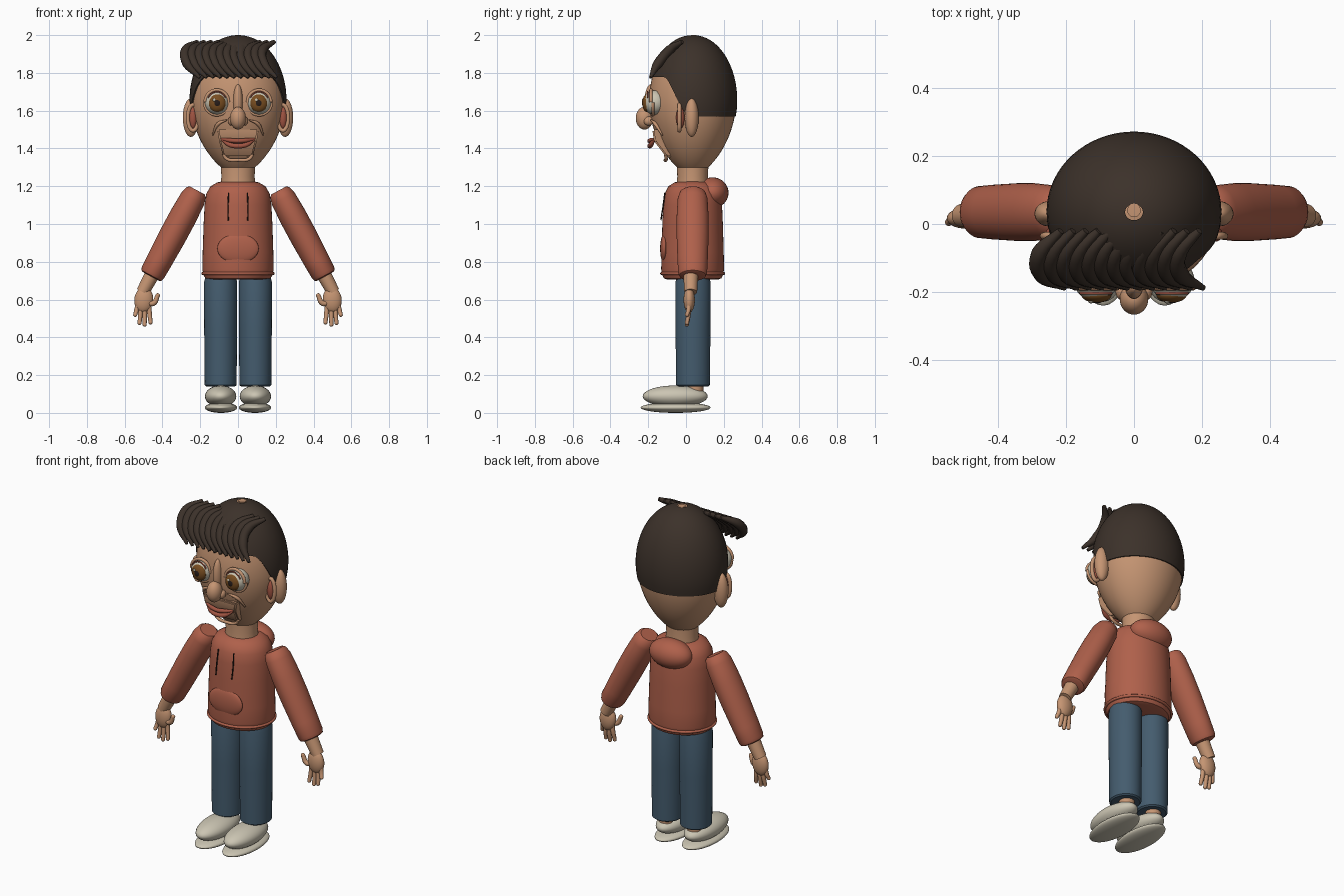
import bpy, bmesh, math
from mathutils import Vector

if "Cube" in bpy.data.objects:
    bpy.data.objects.remove(bpy.data.objects["Cube"])

COLOURS = {
    "skin": (0.56, 0.30, 0.17), "shirt": (0.43, 0.118, 0.07), "denim": (0.058, 0.107, 0.156),
    "hair": (0.045, 0.031, 0.023), "cream": (0.60, 0.56, 0.45), "lip": (0.36, 0.09, 0.055),
    "iris": (0.19, 0.075, 0.015), "dark": (0.02, 0.012, 0.01),
}
MATS = {}
for key, col in COLOURS.items():
    MATS[key] = bpy.data.materials.new(key)
    MATS[key].diffuse_color = (*col, 1)

CY = 0.035  # depth of the body's middle


def finish(ob, mat, angle=40):
    ob.data.materials.append(MATS[mat])
    bpy.ops.object.select_all(action='DESELECT')
    bpy.context.view_layer.objects.active = ob
    ob.select_set(True)
    if ob.type == 'CURVE':
        bpy.ops.object.convert(target='MESH')
        ob = bpy.context.object
    bpy.ops.object.shade_smooth_by_angle(angle=math.radians(angle))
    return ob


def from_bmesh(name, bm, mat, loc=(0, 0, 0), rot=(0, 0, 0), scale=(1, 1, 1), angle=40):
    bmesh.ops.remove_doubles(bm, verts=bm.verts, dist=1e-5)
    bmesh.ops.recalc_face_normals(bm, faces=bm.faces)
    me = bpy.data.meshes.new(name)
    bm.to_mesh(me)
    bm.free()
    ob = bpy.data.objects.new(name, me)
    bpy.context.collection.objects.link(ob)
    ob.location, ob.rotation_euler, ob.scale = loc, rot, scale
    return finish(ob, mat, angle)


def grid_rings(bm, rings):
    """Join closed rings of points into quads."""
    rows = [[bm.verts.new(p) for p in ring] for ring in rings]
    n = len(rows[0])
    for a, b in zip(rows, rows[1:]):
        for i in range(n):
            j = (i + 1) % n
            bm.faces.new((a[i], a[j], b[j], b[i]))


def lathe(name, profile, mat, loc=(0, 0, 0), rot=(0, 0, 0), scale=(1, 1, 1), n=48):
    bm = bmesh.new()
    grid_rings(bm, [[(r * math.cos(k * math.tau / n), r * math.sin(k * math.tau / n), h)
                     for k in range(n)] for r, h in profile])
    return from_bmesh(name, bm, mat, loc, rot, scale)


def ball(name, loc, radii, mat, rot=(0, 0, 0)):
    bm = bmesh.new()
    bmesh.ops.create_uvsphere(bm, u_segments=32, v_segments=20, radius=1)
    return from_bmesh(name, bm, mat, loc, rot, radii, 60)


def tube(name, pts, radius, mat, taper=None, cyclic=False):
    cu = bpy.data.curves.new(name, 'CURVE')
    cu.dimensions, cu.bevel_depth, cu.bevel_resolution = '3D', radius, 3
    cu.use_fill_caps, cu.resolution_u = True, 5
    sp = cu.splines.new('BEZIER')
    sp.bezier_points.add(len(pts) - 1)
    for i, (bp, p) in enumerate(zip(sp.bezier_points, pts)):
        bp.co, bp.handle_left_type, bp.handle_right_type = p, 'AUTO', 'AUTO'
        bp.radius = taper[i] if taper else 1
    sp.use_cyclic_u = cyclic
    ob = bpy.data.objects.new(name, cu)
    bpy.context.collection.objects.link(ob)
    return finish(ob, mat, 50)


def oval(cx, y, cz, rx, rz, a0=0, a1=360, n=12):
    return [(cx + rx * math.cos(math.radians(a0 + (a1 - a0) * k / n)), y,
             cz + rz * math.sin(math.radians(a0 + (a1 - a0) * k / n))) for k in range(n + 1)]


# Head: egg narrowing to the chin
def head_r(z):
    if z > 1.65:
        return 0.25 * math.sqrt(max(0, 1 - ((z - 1.65) / 0.345) ** 2))
    return 0.25 * (1 - ((1.65 - z) / 0.40) ** 1.9) ** 0.68


head_z = [1.275 + 0.375 * k / 14 for k in range(15)]
head_z += [1.65 + 0.345 * math.sin(k * math.pi / 28) for k in range(1, 15)]
lathe("head", [(0, 1.275)] + [(head_r(z), z) for z in head_z], "skin", (0, CY, 0), scale=(1, .92, 1))


# Hair cap: shell over the skull, lower at the back than at the forehead
def hairline(a):
    t = min(1, max(0, (-math.sin(a) - 0.05) / 0.65))
    return 1.565 + 0.21 * t * t * (3 - 2 * t)


bm = bmesh.new()
N = 64
rings = []
for k in range(19):
    ring = []
    for i in range(N):
        a = i * math.tau / N
        z0 = hairline(a)
        z = z0 + (1.994 - z0) * math.sin(k / 18 * math.pi / 2)
        r = head_r(z) + 0.007
        ring.append((r * math.cos(a), r * math.sin(a), z + 0.004))
    rings.append(ring)
rings.insert(0, [(x * .95, y * .95, z) for x, y, z in rings[0]])
grid_rings(bm, rings)
from_bmesh("hair_cap", bm, "hair", (0, CY, 0), scale=(1, .92, 1))
lathe("crown_spot", [(0, 1.985), (.02, 1.985), (.02, 1.999), (0, 2.0)], "skin", (0, CY + .005, 0), n=20)

# Fringe: row of curved tapered locks swept to one side
for i in range(12):
    x = -0.225 + i * 0.037
    tube("fringe_lock", [(x + .01, -.02, 1.965), (x - .052, -.088, 1.92),
                         (x - .045, -.148, 1.85), (x + .022, -.188, 1.775)],
         0.027, "hair", taper=[.4, .95, .95, .3])

# Neck
lathe("neck", [(0, 1.19), (.095, 1.19), (.088, 1.25), (.092, 1.33), (0, 1.33)], "skin",
      (0, CY, 0), scale=(1, .92, 1))

# Face: nose
ball("nose_bridge", (0, -.185, 1.645), (.026, .035, .095), "skin")
ball("nose_tip", (0, -.22, 1.56), (.042, .046, .06), "skin")

# Mouth panel: tapered plate following the slope of the jaw
bm = bmesh.new()
front = [bm.verts.new(p) for p in ((-.11, -.178, 1.5), (.11, -.178, 1.5), (.1, -.17, 1.44),
                                   (.078, -.105, 1.355), (-.078, -.105, 1.355), (-.1, -.17, 1.44))]
back = [bm.verts.new(v.co + Vector((0, .07, 0))) for v in front]
for loop in (front, back):
    bm.faces.new((loop[0], loop[1], loop[2], loop[5]))
    bm.faces.new((loop[5], loop[2], loop[3], loop[4]))
for k in range(6):
    bm.faces.new((front[k], front[(k + 1) % 6], back[(k + 1) % 6], back[k]))
bmesh.ops.recalc_face_normals(bm, faces=bm.faces)
bmesh.ops.bevel(bm, geom=bm.edges[:], offset=.008, segments=2, affect='EDGES')
from_bmesh("mouth_panel", bm, "skin")
tube("upper_lip", [(-.088, -.168, 1.45), (-.04, -.187, 1.443), (0, -.193, 1.44),
                   (.04, -.187, 1.443), (.088, -.168, 1.45)], .012, "lip", [.5, 1, 1, 1, .5])
tube("lower_lip", [(-.085, -.167, 1.447), (-.045, -.185, 1.42), (0, -.192, 1.413),
                   (.045, -.185, 1.42), (.085, -.167, 1.447)], .013, "lip", [.5, 1, 1, 1, .5])
ball("mouth_gap", (0, -.178, 1.43), (.055, .01, .012), "dark")
tube("chin_fold", [(-.078, -.108, 1.37), (-.06, -.105, 1.345), (0, -.11, 1.338),
                   (.06, -.105, 1.345), (.078, -.108, 1.37)], .009, "skin")

# Torso with hem, pocket and hood
lathe("torso", [(0, .705), (.15, .705), (.172, .712), (.183, .73), (.189, .76), (.187, .85), (.182, 1.0),
                (.177, 1.1), (.168, 1.16), (.145, 1.2), (.11, 1.22), (.085, 1.225), (0, 1.225)],
      "shirt", (0, CY, 0), scale=(1, .88, 1))
hem = [(.186 * math.cos(k * math.tau / 16), CY + .164 * math.sin(k * math.tau / 16), .738) for k in range(16)]
tube("hem_band", hem, .008, "shirt", cyclic=True)
ball("pocket", (0, -.115, .87), (.11, .022, .078), "shirt")
ball("hood", (0, .14, 1.165), (.13, .085, .082), "shirt")

for s in (-1, 1):
    # Eye: ball, iris, pupil, glint and lids
    ex = s * .112
    ball("eyeball", (ex, -.165, 1.643), (.065, .062, .065), "cream")
    ball("iris", (ex - s * .002, -.207, 1.64), (.045, .024, .047), "iris")
    ball("pupil", (ex - s * .002, -.222, 1.64), (.021, .011, .022), "dark")
    ball("glint", (ex - .014, -.229, 1.657), (.008, .004, .008), "cream")
    tube("lower_lid", oval(ex, -.175, 1.643, .066, .066, 180, 360), .008, "skin")
    tube("upper_lid", oval(ex, -.186, 1.645, .062, .064, 0, 180), .009, "skin")
    tube("lash_line", oval(ex, -.203, 1.645, .05, .055, 25, 155, 8), .004, "lip")
    ball("nostril_wing", (s * .034, -.198, 1.545), (.02, .026, .024), "skin")
    tube("cheek_fold", [(s * .06, -.185, 1.55), (s * .105, -.163, 1.53), (s * .135, -.125, 1.47)],
         .01, "skin", [.4, 1, .4])

    # Ear: lobe, front rim and inner patch
    ball("ear", (s * .25, .03, 1.563), (.042, .037, .102), "skin")
    tube("ear_rim", oval(s * .238, -.035, 1.563, .027, .068)[:-1], .011, "skin", cyclic=True)
    ball("inner_ear", (s * .238, -.03, 1.563), (.022, .022, .058), "lip")

    # Drawstring
    tube("drawstring", [(s * .05, -.112, 1.165), (s * .053, -.122, 1.09), (s * .052, -.133, 1.02)],
         .0035, "dark")

    # Sleeve: slanted oval tube with rounded ends
    slant = math.atan2(s * .245, -.455)
    lathe("sleeve", [(0, 0), (.045, 0), (.058, .012), (.068, .05), (.073, .16), (.073, .27), (.069, .42),
                     (.066, .495), (.06, .512), (.05, .517), (0, .517)], "shirt",
          (s * .216, CY, 1.178), (0, slant, 0), (1, 1.16, 1), 40)

    # Wrist, palm, fingers and thumb
    lathe("wrist", [(0, 0), (.04, 0), (.037, .06), (.034, .12), (0, .12)], "skin",
          (s * .448, .025, .745), (0, slant, 0), n=24)
    ball("palm", (s * .499, .017, .598), (.05, .03, .068), "skin", (0, -s * .1, 0))
    for x0, x1, tip in ((.53, .544, .508), (.513, .521, .465), (.494, .494, .456), (.473, .463, .468)):
        tube("finger", [(s * x0, .015, .58), (s * (x0 + x1) / 2, .013, (.58 + tip) / 2), (s * x1, .005, tip + .012)],
             .0125, "skin", [1, 1, .85])
        ball("fingertip", (s * x1, .005, tip + .011), (.0108, .0108, .0108), "skin")
    tube("thumb", [(s * .48, .012, .585), (s * .448, .004, .58), (s * .425, .0, .622)], .0145, "skin", [1, 1, .8])
    ball("thumb_tip", (s * .425, 0, .622), (.0117, .0117, .0117), "skin")

    # Trouser leg and ankle
    lathe("trouser_leg", [(0, .14), (.076, .14), (.084, .147), (.085, .2), (.087, .45), (.088, .69),
                          (.08, .725), (0, .725)], "denim", (s * .092, CY + .002, 0), scale=(1, 1.06, 1))
    lathe("ankle", [(0, .07), (.042, .07), (.042, .16), (0, .16)], "skin", (s * .092, .05, 0), n=24)

    # Shoe: upper and sole
    ball("shoe_upper", (s * .092, -.057, .088), (.083, .172, .057), "cream")
    ball("shoe_sole", (s * .09, -.055, .028), (.085, .185, .028), "cream")

for m in bpy.data.materials:
    if m.users and not m.is_grease_pencil:
        m.use_nodes = True
        m.node_tree.nodes["Principled BSDF"].inputs["Base Color"].default_value = m.diffuse_color
